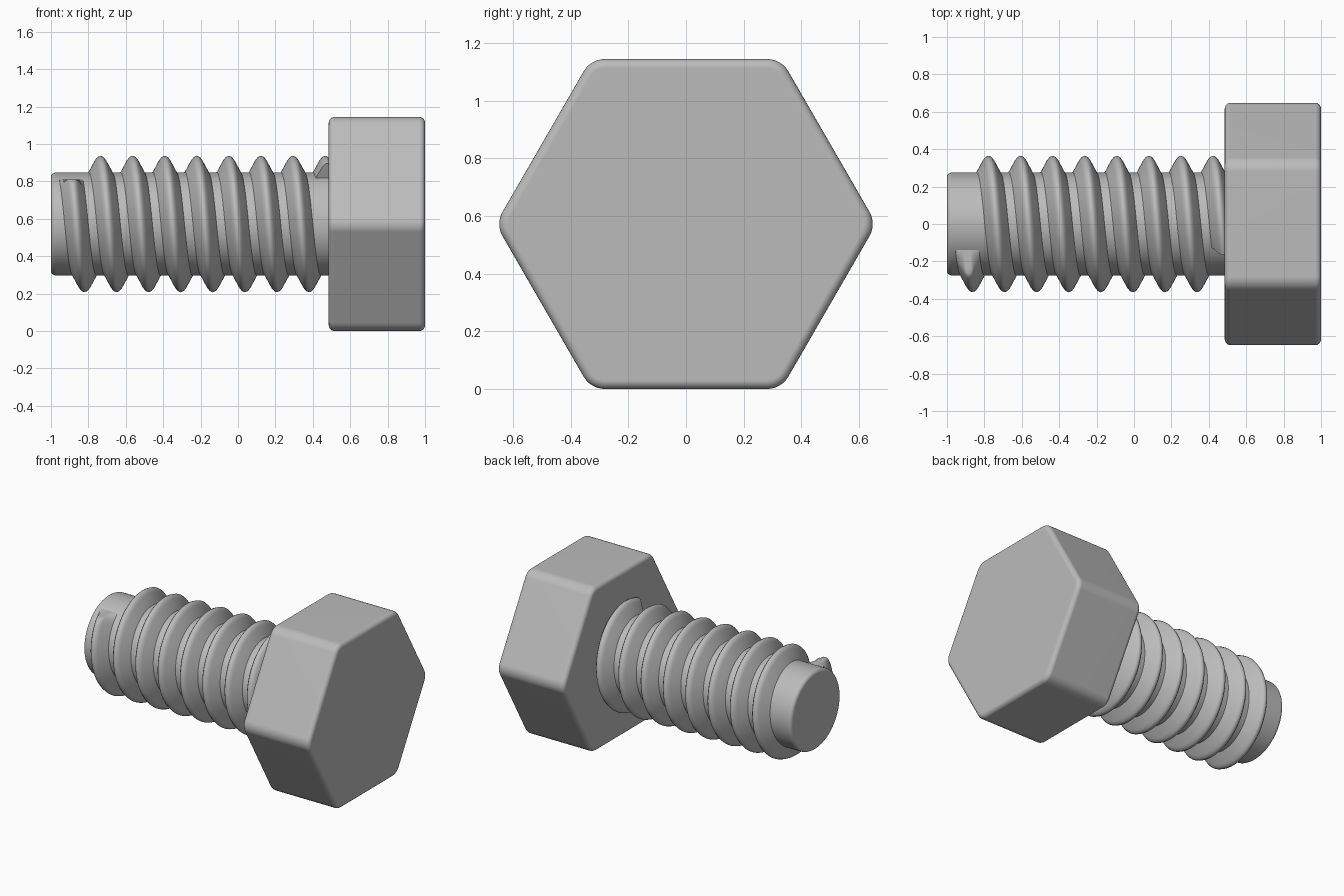
import bpy
import bmesh
from math import cos, sin, pi, tau, radians

AXIS_Z = 0.572          # height of the bolt's axis, which runs along x
HEAD_X = 0.485          # underside of the head
SHANK_R, CREST_R = 0.275, 0.365
PITCH = 0.1715

default = bpy.data.objects.get("Cube")
if default:
    bpy.data.objects.remove(default, do_unlink=True)

# Single steel grey
GREY = (0.5, 0.5, 0.5, 1)
steel = bpy.data.materials.new("steel grey")
steel.use_nodes = True
steel.diffuse_color = GREY
steel.node_tree.nodes["Principled BSDF"].inputs["Base Color"].default_value = GREY


def loft(name, rings, angle):
    """Skin a row of closed rings, cap both ends and smooth the result."""
    bm = bmesh.new()
    rows = [[bm.verts.new(p) for p in ring] for ring in rings]
    n = len(rows[0])
    for a, b in zip(rows, rows[1:]):
        for i in range(n):
            j = (i + 1) % n
            bm.faces.new((a[i], a[j], b[j], b[i]))
    bm.faces.new(rows[0])
    bm.faces.new(rows[-1])
    bmesh.ops.recalc_face_normals(bm, faces=bm.faces[:])
    mesh = bpy.data.meshes.new(name)
    bm.to_mesh(mesh)
    bm.free()
    mesh.materials.append(steel)
    obj = bpy.data.objects.new(name, mesh)
    obj.location.z = AXIS_Z
    bpy.context.collection.objects.link(obj)
    bpy.ops.object.select_all(action="DESELECT")
    obj.select_set(True)
    bpy.context.view_layer.objects.active = obj
    bpy.ops.object.shade_smooth_by_angle(angle=radians(angle))
    normals = obj.modifiers.new("Face weighted normals", "WEIGHTED_NORMAL")
    normals.keep_sharp = True
    return obj


def rounded_edge(x, size, direction, steps=5):
    """(x, inset) pairs of a quarter-round edge, from the end face outwards."""
    quarter = [i / steps * pi / 2 for i in range(steps + 1)]
    return [(x + direction * size * (1 - cos(t)), size * (1 - sin(t))) for t in quarter]


def hexagon(x, inset, apothem=0.572, corner=0.085, steps=6):
    """Hexagon with rounded corners, two of them pointing along y."""
    ring = []
    centre = (apothem - corner) / cos(pi / 6)
    for k in range(6):
        a = k * pi / 3
        for s in range(steps + 1):
            t = a + (s / steps - 0.5) * pi / 3
            r = corner - inset
            ring.append((x, centre * cos(a) + r * cos(t), centre * sin(a) + r * sin(t)))
    return ring


def circle(x, inset, sides=96):
    r = SHANK_R - inset
    return [(x, r * cos(i * tau / sides), r * sin(i * tau / sides)) for i in range(sides)]


# Head
edges = rounded_edge(HEAD_X, 0.03, 1) + rounded_edge(1, 0.03, -1)[::-1]
loft("head", [hexagon(x, d) for x, d in edges], 40)

# Shank, with its root buried in the head
edges = rounded_edge(-1, 0.025, 1) + [(HEAD_X + 0.05, 0)]
loft("shank", [circle(x, d) for x, d in edges], 40)

# Thread: a ridge section swept around eight turns
flank = [(-0.07, 0.262), (-0.06, 0.281), (-0.027, 0.343), (-0.014, 0.359)]
section = flank + [(0, CREST_R)] + [(-x, r) for x, r in reversed(flank)]


def thread_ring(a):
    # The first part of the ridge is cut off level, just below the shank's top
    limit = 0.238 / cos(a) if a < radians(60) else CREST_R
    ring = []
    for x, r in section:
        r = min(r, limit)
        ring.append((x - 0.9065 + PITCH * a / tau, -r * sin(a), r * cos(a)))
    return ring


start, turns, steps = radians(27), 8, 120
loft("thread", [thread_ring(start + i * tau / steps) for i in range(turns * steps + 1)], 50)
